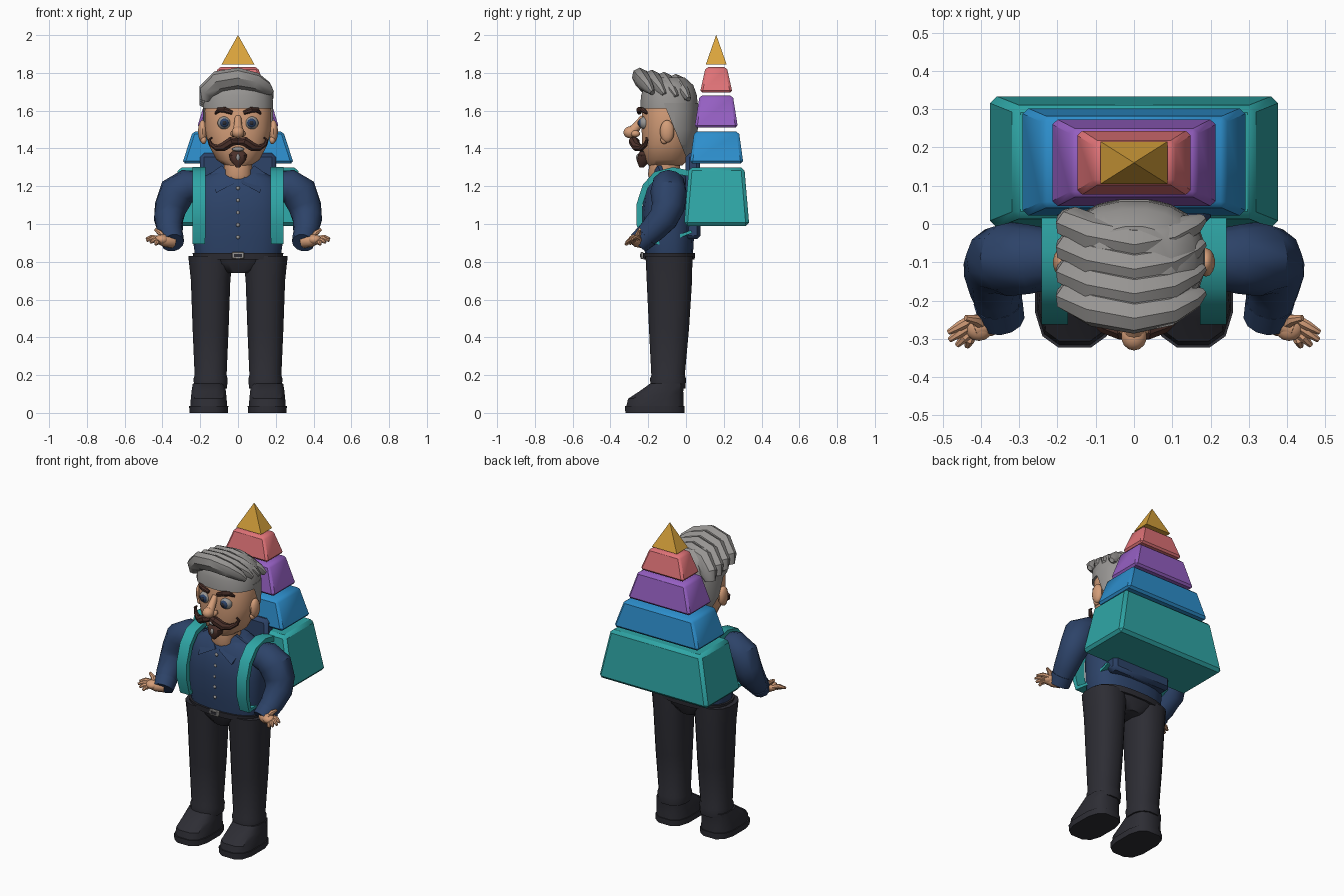
import bpy, bmesh, math
from mathutils import Vector, Matrix

if "Cube" in bpy.data.objects:
    bpy.data.objects.remove(bpy.data.objects["Cube"])


def material(name, r, g, b):
    m = bpy.data.materials.new(name)
    m.use_nodes = True
    m.diffuse_color = (r, g, b, 1)
    m.node_tree.nodes["Principled BSDF"].inputs["Base Color"].default_value = (r, g, b, 1)
    return m


skin = material("skin", .66, .34, .19)
navy = material("navy cloth", .026, .056, .14)
black = material("black cloth", .026, .026, .034)
teal = material("teal", .028, .38, .38)
blue = material("blue", .026, .27, .6)
purple = material("purple", .3, .115, .54)
coral = material("coral", .74, .17, .185)
gold = material("gold", .7, .37, .045)
grey = material("grey", .31, .3, .29)
brown = material("dark brown", .07, .03, .023)
parts = []


def finish(name, bm, mat):
    bmesh.ops.recalc_face_normals(bm, faces=bm.faces)
    me = bpy.data.meshes.new(name)
    bm.to_mesh(me)
    bm.free()
    me.materials.append(mat)
    ob = bpy.data.objects.new(name, me)
    bpy.context.collection.objects.link(ob)
    parts.append(ob)
    return ob


def skin_rings(bm, rings):
    """Bridge successive rings of points and cap both ends."""
    vs = [[bm.verts.new(p) for p in r] for r in rings]
    n = len(vs[0])
    for a, b in zip(vs, vs[1:]):
        for i in range(n):
            j = (i + 1) % n
            bm.faces.new((a[i], a[j], b[j], b[i]))
    bm.faces.new(vs[0])
    bm.faces.new(vs[-1])


def loft(name, rows, mat, cx=0, n=16, e=2.4, cut=None):
    """Stack of rounded rings; each row is z, half width, half depth, centre y."""
    bm = bmesh.new()
    rings = []
    for z, rx, ry, cy in rows:
        ring = []
        for i in range(n):
            t = 2 * math.pi * (i + .5) / n
            c, s = math.cos(t), math.sin(t)
            ring.append((cx + rx * math.copysign(abs(c) ** (2 / e), c),
                         cy + ry * math.copysign(abs(s) ** (2 / e), s), z))
        rings.append(ring)
    skin_rings(bm, rings)
    if cut:
        bmesh.ops.bisect_plane(bm, geom=bm.verts[:] + bm.edges[:] + bm.faces[:],
                               plane_co=cut[0], plane_no=cut[1], clear_inner=True)
    return finish(name, bm, mat)


def tube(name, pts, radii, mat, s=1, hint=(0, 0, 1), n=10):
    """Sweep an ellipse (n=4: a rectangle) along points; hint sets its first axis."""
    bm = bmesh.new()
    pts = [Vector((s * x, y, z)) for x, y, z in pts]
    rings = []
    for i, p in enumerate(pts):
        t = (pts[min(i + 1, len(pts) - 1)] - pts[max(i - 1, 0)]).normalized()
        h = Vector(hint)
        a = (h - t * h.dot(t)).normalized()
        b = t.cross(a)
        r = radii[i] if isinstance(radii, list) else radii
        ra, rb = r if isinstance(r, tuple) else (r, r)
        k = math.sqrt(2) if n == 4 else 1
        angles = [2 * math.pi * (j + .5) / n for j in range(n)]
        rings.append([p + a * (k * ra * math.cos(u)) + b * (k * rb * math.sin(u)) for u in angles])
    skin_rings(bm, rings)
    return finish(name, bm, mat)


def ball(name, loc, size, mat):
    bm = bmesh.new()
    bmesh.ops.create_uvsphere(bm, u_segments=14, v_segments=9, radius=1,
                              matrix=Matrix.Translation(loc) @ Matrix.Diagonal((*size, 1)))
    return finish(name, bm, mat)


def block(name, z0, z1, low, high, cy, mat, bevel=0.0):
    """Tapered box; low and high are half sizes in x and y."""
    bm = bmesh.new()
    skin_rings(bm, [[(sx * h[0], cy + sy * h[1], z) for sx, sy in ((-1, -1), (1, -1), (1, 1), (-1, 1))]
                    for z, h in ((z0, low), (z1, high))])
    if bevel:
        bmesh.ops.bevel(bm, geom=bm.edges[:], offset=bevel, segments=1, affect='EDGES')
    return finish(name, bm, mat)


# Tiered pyramid pack
block("pack_base_tier", .99, 1.3, (.38, .173), (.315, .147), .162, teal, .018)
block("pack_second_tier", 1.32, 1.49, (.295, .142), (.24, .118), .162, blue, .014)
block("pack_third_tier", 1.51, 1.68, (.217, .115), (.165, .088), .16, purple, .013)
block("pack_fourth_tier", 1.695, 1.83, (.152, .086), (.105, .056), .16, coral, .012)
block("pack_tip", 1.845, 2.0, (.087, .055), (.0005, .0005), .16, gold)
block("pack_back_panel", .92, 1.375, (.205, .042), (.2, .038), .036, navy, .02)

# Torso, belt and pelvis
loft("shirt", [(.84, .23, .128, -.09), (.92, .242, .135, -.092), (1.06, .24, .14, -.095),
               (1.17, .232, .128, -.092), (1.24, .2, .108, -.085), (1.285, .12, .075, -.08)], navy, n=20, e=2.6)
loft("pelvis", [(.74, .07, .1, -.09), (.79, .19, .122, -.09), (.84, .24, .132, -.09)], black)
loft("belt", [(.812, .236, .137, -.09), (.846, .243, .14, -.09)], black, n=20, e=2.6)
block("buckle", .815, .852, (.032, .008), (.032, .008), -.232, grey, .004)
block("buckle_inset", .825, .842, (.02, .003), (.02, .003), -.24, black)
for i in range(5):
    z = .93 + i * .065
    ball("shirt_button", (0, -.229 + max(0, z - 1.06) * .12, z), (.01, .008, .01), grey)
loft("neck", [(1.22, .06, .07, -.115), (1.26, .078, .085, -.118), (1.35, .075, .08, -.11)], skin)

for s, side in ((1, "left"), (-1, "right")):
    # Legs and shoes
    loft(side + "_trouser_leg", [(.13, .088, .093, -.095), (.18, .092, .097, -.095), (.2, .086, .09, -.095),
                                 (.45, .097, .108, -.09), (.7, .106, .122, -.088), (.83, .12, .126, -.09)],
         black, s * .145)
    loft(side + "_sole", [(0, .104, .16, -.165), (.036, .106, .161, -.165)], black, s * .155, 12, 3)
    loft(side + "_shoe", [(.036, .1, .155, -.164), (.075, .097, .15, -.16), (.115, .093, .118, -.13),
                          (.155, .086, .092, -.1)], black, s * .155, 12, 3)

    # Arms and hands
    tube(side + "_sleeve", [(.2, -.09, 1.2), (.27, -.092, 1.2), (.325, -.092, 1.165), (.355, -.095, 1.09),
                            (.367, -.12, 1.03), (.36, -.18, .965), (.348, -.235, .915)],
         [.075, .09, .097, .088, .08, .068, .056], navy, s, (0, 1, .3), 12)
    tube(side + "_cuff", [(.355, -.205, .94), (.345, -.25, .9)], [.065, .06], navy, s, (0, 1, .3), 12)
    tube(side + "_wrist", [(.35, -.235, .91), (.385, -.262, .912), (.42, -.275, .92)], [.038, .034, .026], skin, s)
    ball(side + "_palm", (s * .405, -.27, .917), (.038, .036, .026), skin)
    for k, tip in enumerate(((.485, -.283, .922), (.482, -.303, .912), (.462, -.317, .902), (.436, -.32, .89))):
        root = (.425, -.25 - k * .014, .924 - k * .007)
        mid = [(a + b) / 2 + d for a, b, d in zip(root, tip, (0, 0, .008))]
        tube(side + "_finger", [root, mid, tip], [.014, .013, .007], skin, s, n=7)
    tube(side + "_thumb", [(.395, -.262, .925), (.415, -.25, .955), (.44, -.245, .972)],
         [.017, .014, .008], skin, s, (0, 1, 0), 7)

    # Shoulder straps
    tube(side + "_strap", [(.207, y, z) for y, z in (
        (.03, 1.265), (-.07, 1.285), (-.16, 1.262), (-.215, 1.2), (-.247, 1.1), (-.247, 1.0),
        (-.222, .905), (-.13, .9), (.03, .96))],
        [(.035, .016)] * 6 + [(.033, .013), (.02, .008), (.02, .008)], teal, s, (1, 0, 0), 4)

    # Collar flap: a thin folded plate
    bm = bmesh.new()
    flap = [(.012, -.208, 1.22), (.085, -.15, 1.31), (.15, -.13, 1.265), (.115, -.232, 1.165)]
    skin_rings(bm, [[(s * x, y + d, z) for x, y, z in flap] for d in (0, .02)])
    finish(side + "_collar", bm, navy)

    # Face details
    ball(side + "_ear", (s * .188, -.1, 1.49), (.024, .038, .06), skin)
    ball(side + "_ear_lobe", (s * .182, -.115, 1.445), (.016, .02, .022), skin)
    ball(side + "_eye", (s * .072, -.216, 1.535), (.037, .034, .035), grey)
    ball(side + "_iris", (s * .072, -.238, 1.535), (.024, .016, .024), navy)
    ball(side + "_pupil", (s * .072, -.247, 1.535), (.013, .011, .013), black)
    tube(side + "_eyebrow", [(.03, -.247, 1.588), (.07, -.248, 1.604), (.1, -.228, 1.605), (.12, -.205, 1.585)],
         [.011, .016, .014, .006], brown, s, n=8)
    tube(side + "_moustache", [(0, -.262, 1.437), (.035, -.277, 1.437), (.075, -.262, 1.41), (.11, -.238, 1.402),
                               (.142, -.215, 1.42), (.152, -.207, 1.445), (.138, -.21, 1.458)],
         [.018, .027, .025, .017, .012, .009, .005], brown, s, (0, 1, 0), 8)
    ball(side + "_nostril", (s * .024, -.268, 1.478), (.018, .025, .018), skin)

# Head
head_rows = [(1.31, .07, .09, -.11), (1.34, .115, .116, -.102), (1.42, .158, .137, -.098),
             (1.5, .177, .146, -.09), (1.6, .178, .147, -.088), (1.7, .155, .13, -.085), (1.74, .1, .09, -.085)]
loft("head", head_rows, skin, n=20, e=2.3)
tube("nose_bridge", [(0, -.225, 1.565), (0, -.258, 1.52), (0, -.285, 1.488)], [.017, .023, .03], skin, hint=(1, 0, 0))
ball("nose_tip", (0, -.294, 1.485), (.034, .037, .032), skin)
ball("mouth", (0, -.235, 1.396), (.034, .022, .012), grey)
loft("goatee", [(1.385, .03, .022, -.222), (1.365, .05, .034, -.222), (1.335, .042, .036, -.225),
                (1.3, .01, .012, -.235)], brown, n=10)
ball("goatee_streak", (0, -.256, 1.352), (.01, .008, .018), grey)

# Hair: nape, cap and swept waves
loft("hair_back", [(z, rx + .01, ry + .008, cy) for z, rx, ry, cy in head_rows[1:5]] + [(1.64, .188, .153, -.088)],
     grey, n=20, e=2.3, cut=((0, -.06, 1.5), (0, .92, .38)))
loft("hair_cap", [(1.612, .188, .154, -.09), (1.68, .185, .15, -.09), (1.735, .16, .13, -.09),
                  (1.775, .1, .085, -.09)], grey, n=20, e=2.3)
for i in range(4):
    y, drop = -.238 + i * .064, i * .011
    sweep = [(-.178, 1.655, .03), (-.165, 1.7, .05), (-.1, 1.755, .06), (0, 1.772, .058),
             (.09, 1.752, .052), (.15, 1.72, .036), (.178, 1.695, .016)]
    tube("hair_wave", [(x, y + 1.9 * x * x, z - drop) for x, z, r in sweep],
         [(r, r * .8) for x, z, r in sweep], grey, hint=(0, -.45, .9), n=8)

# Smooth the rounded parts while keeping hard edges
bpy.ops.object.select_all(action='DESELECT')
for ob in parts:
    ob.select_set(True)
bpy.context.view_layer.objects.active = parts[0]
bpy.ops.object.shade_smooth_by_angle(angle=math.radians(38))
